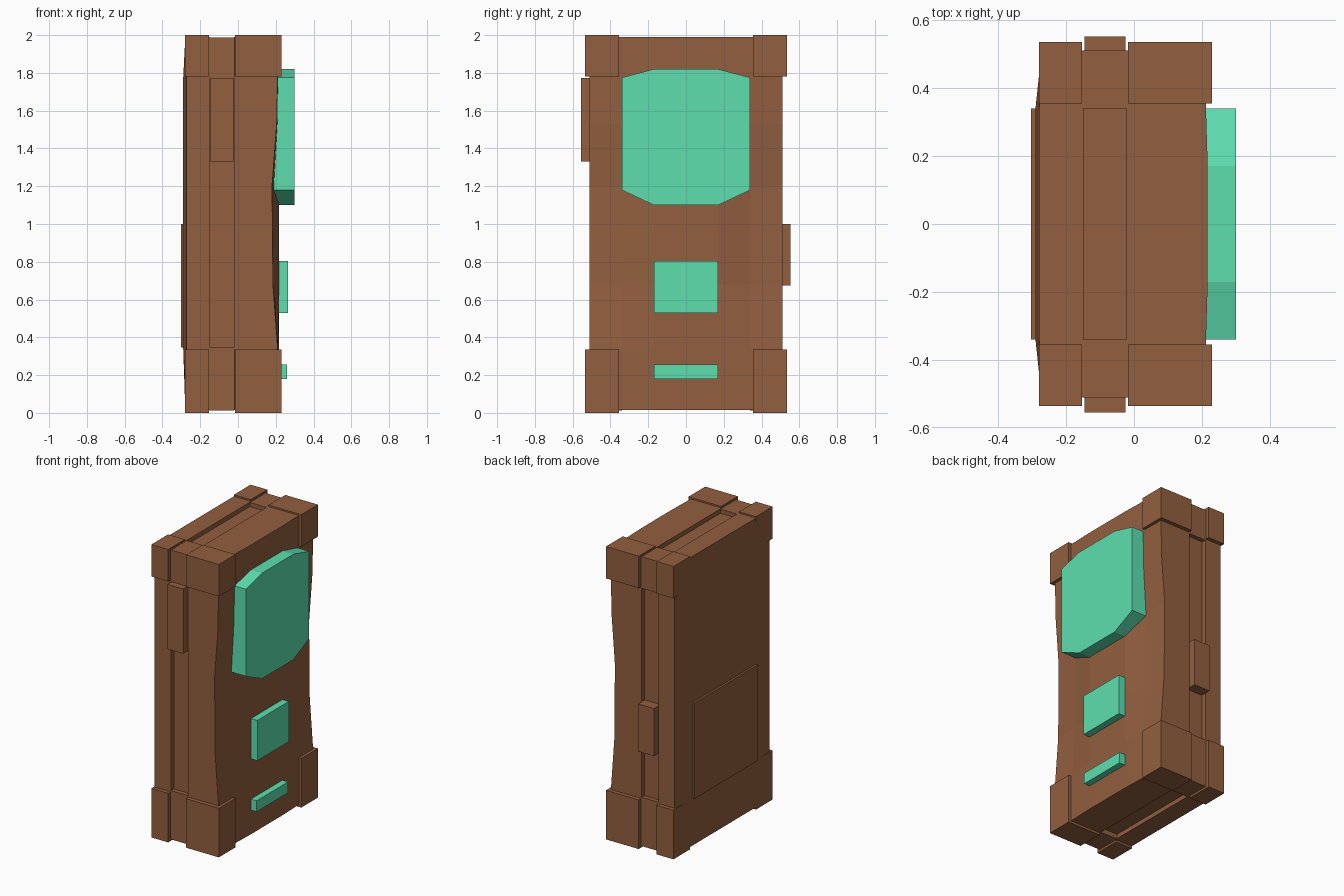
import bpy, bmesh

if "Cube" in bpy.data.objects:
    bpy.data.objects.remove(bpy.data.objects["Cube"])


def material(name, color):
    m = bpy.data.materials.new(name)
    m.diffuse_color = color
    m.use_nodes = True
    m.node_tree.nodes["Principled BSDF"].inputs["Base Color"].default_value = m.diffuse_color
    return m


BROWN = material("brown_casing", (0.29, 0.115, 0.05, 1))
TEAL = material("teal_glass", (0.11, 0.74, 0.43, 1))


def make(name, verts, faces, mat):
    me = bpy.data.meshes.new(name)
    me.from_pydata(verts, [], faces)
    bm = bmesh.new()
    bm.from_mesh(me)
    bmesh.ops.recalc_face_normals(bm, faces=bm.faces)
    bm.to_mesh(me)
    bm.free()
    me.materials.append(mat)
    ob = bpy.data.objects.new(name, me)
    bpy.context.collection.objects.link(ob)
    return ob


BOX_FACES = [(0, 1, 3, 2), (4, 5, 7, 6), (0, 1, 5, 4),
             (2, 3, 7, 6), (0, 2, 6, 4), (1, 3, 7, 5)]


def box(name, x, y, z, mat=BROWN):
    return make(name, [(a, b, c) for a in x for b in y for c in z], BOX_FACES, mat)


def slab(name, flat_x, surface):
    """Casing half: flat on one side, shaped by surface(column, row) on the other."""
    n, m = len(YS), len(ZS)
    verts = [(surface(i, j), YS[i], ZS[j]) for i in range(n) for j in range(m)]
    verts += [(flat_x, y, z) for y in YS for z in ZS]
    off = n * m
    faces = []
    for i in range(n - 1):
        for j in range(m - 1):
            q = (i * m + j, (i + 1) * m + j, (i + 1) * m + j + 1, i * m + j + 1)
            faces += [q, tuple(v + off for v in reversed(q))]
    rim = ([i * m for i in range(n)] + [(n - 1) * m + j for j in range(1, m)]
           + [i * m + m - 1 for i in range(n - 2, -1, -1)] + list(range(m - 2, 0, -1)))
    for a, b in zip(rim, rim[1:] + rim[:1]):
        faces.append((a, b, b + off, a + off))
    make(name, verts, faces, BROWN)


# Casing halves: waisted front, slightly bulged back
YS = [-0.51, -0.34, -0.17, 0.17, 0.34, 0.51]
ZS = [0.015, 0.34, 0.68, 1.2, 1.53, 1.775, 1.99]
EDGE = [0.21, 0.21, 0.185, 0.18, 0.205, 0.21, 0.21]


def front_surface(i, j):
    blend = [0, 0.25, 1, 1, 0.25, 0][i]
    return EDGE[j] + (0.217 - EDGE[j]) * blend


def back_surface(i, j):
    if j in (0, len(ZS) - 1):
        return -0.272 if i in (0, 5) else -0.279
    return -0.272 if i in (0, 5) else -0.29


slab("front_casing", -0.022, front_surface)
slab("back_casing", -0.148, back_surface)

# Recessed seam between the halves
box("seam_core", (-0.16, -0.01), (-0.48, 0.48), (0.045, 1.96))

# Corner guards with tapered inner edges, and the seam strips between them
for side, sy in (("left", -1), ("right", 1)):
    for level, z_in, z_out, dz in (("bottom", 0.345, 0.0, -1), ("top", 1.772, 2.0, 1)):
        for half, x_in, x_out in (("front", -0.022, 0.23), ("back", -0.148, -0.28)):
            verts = []
            for ox in (0, 1):
                for oy in (0, 1):
                    for oz in (0, 1):
                        sx = 1 if half == "front" else -1
                        x = x_out if ox else x_in + (0.005 * sx if oy or oz else 0)
                        y = 0.535 if oy else (0.355 if ox or oz else 0.34)
                        z = z_out if oz else z_in + (0.01 * dz if ox or oy else 0)
                        verts.append((x, sy * y, z))
            make(f"{level}_{side}_{half}_corner_guard", verts, BOX_FACES, BROWN)
        z_strip = z_out - dz * 0.012
        box(f"{level}_{side}_seam_strip", (-0.15, -0.02),
            sorted((sy * 0.34, sy * 0.51)), sorted((z_in, z_strip)))

# Side buttons and rear cover
box("left_side_button", (-0.145, -0.025), (-0.555, -0.46), (1.33, 1.772))
box("right_side_button", (-0.145, -0.025), (0.46, 0.552), (0.675, 1.0))
box("battery_cover", (-0.303, -0.25), (-0.34, 0.34), (0.345, 1.0))

# Screen: eight-sided plate
outline = [(-0.17, 1.1), (0.17, 1.1), (0.34, 1.18), (0.34, 1.775),
           (0.17, 1.82), (-0.17, 1.82), (-0.34, 1.775), (-0.34, 1.18)]
verts = [(x, y, z) for x in (0.16, 0.3) for y, z in outline]
faces = [tuple(range(8)), tuple(range(8, 16))]
faces += [(k, (k + 1) % 8, (k + 1) % 8 + 8, k + 8) for k in range(8)]
make("screen", verts, faces, TEAL)

# Front keys
box("large_key", (0.19, 0.265), (-0.17, 0.17), (0.53, 0.805), TEAL)
box("small_key", (0.19, 0.26), (-0.17, 0.17), (0.18, 0.255), TEAL)
